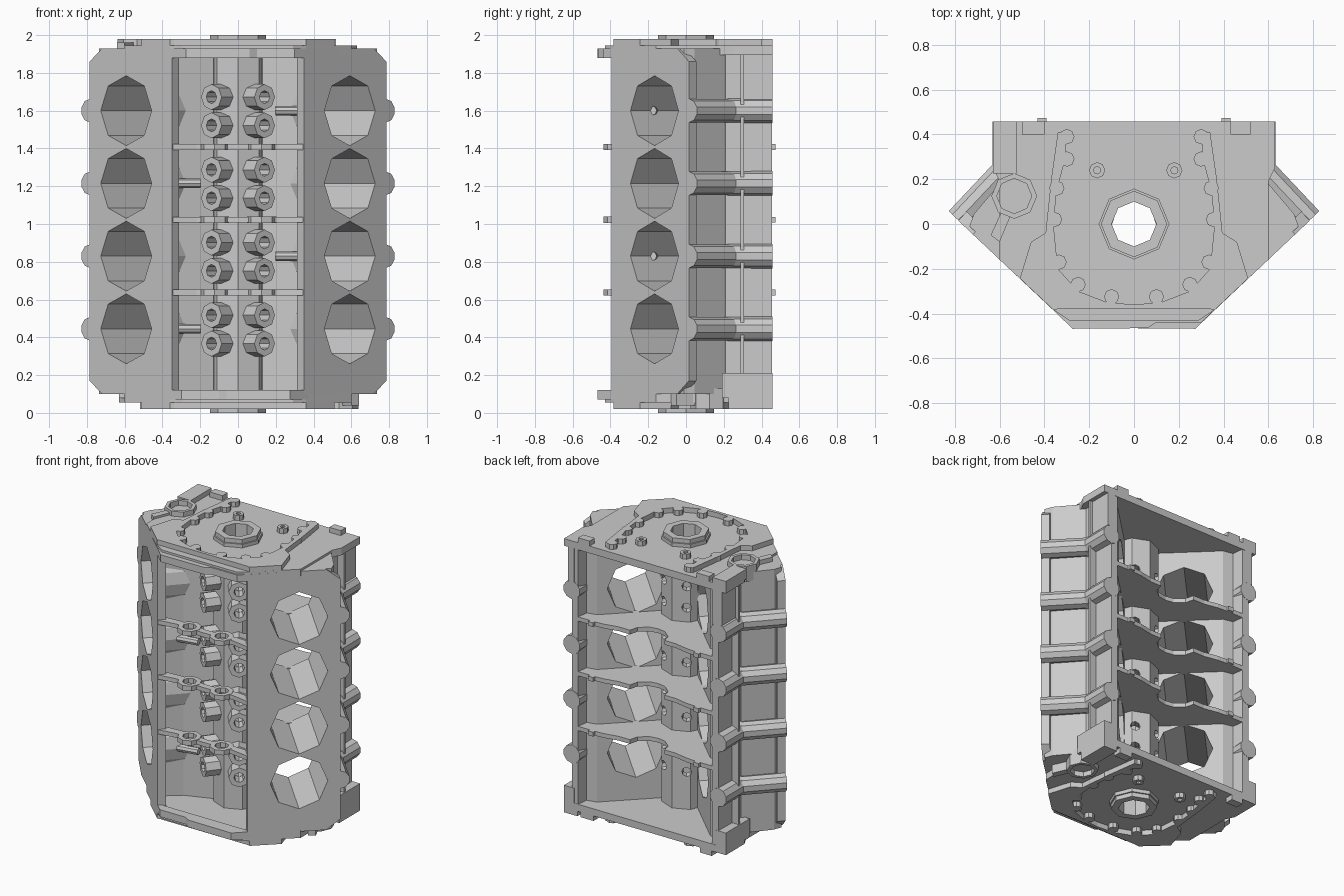
import bpy, bmesh, math
from mathutils import Vector, Matrix

if "Cube" in bpy.data.objects:
    bpy.data.objects.remove(bpy.data.objects["Cube"])

Z = Vector((0, 0, 1))
BORES = [0.445 + 0.385 * i for i in range(4)]
WEBS = [0.6375 + 0.385 * i for i in range(3)]


def finish(name, bm):
    bmesh.ops.recalc_face_normals(bm, faces=bm.faces)
    me = bpy.data.meshes.new(name)
    bm.to_mesh(me)
    bm.free()
    ob = bpy.data.objects.new(name, me)
    bpy.context.collection.objects.link(ob)
    return ob


def extrude(name, pts, vec):
    """Closed 3D outline swept along a vector."""
    bm = bmesh.new()
    f = bm.faces.new([bm.verts.new(p) for p in pts])
    r = bmesh.ops.extrude_face_region(bm, geom=[f])
    bmesh.ops.translate(bm, vec=vec, verts=[v for v in r['geom'] if isinstance(v, bmesh.types.BMVert)])
    return finish(name, bm)


def prism(name, pts, z0, z1, s=1):
    return extrude(name, [(s * x, y, z0) for x, y in pts], (0, 0, z1 - z0))


def sym(pts):
    """Right half outline completed with its mirror."""
    return pts + [(-x, y) for x, y in reversed(pts) if x > 0]


def box(name, x0, x1, y0, y1, z0, z1, s=1):
    return prism(name, [(x0, y0), (x1, y0), (x1, y1), (x0, y1)], z0, z1, s)


def cyl(name, p0, p1, r, n=8, hole=0):
    """Cylinder or tube between two points."""
    p0, p1 = Vector(p0), Vector(p1)
    d = (p1 - p0).normalized()
    u = Vector((1, 0, 0)) if abs(d.z) > 0.9 else Z
    v = d.cross(u)
    bm = bmesh.new()

    def loop(p, rad):
        return [bm.verts.new(p + (u * math.cos(a) + v * math.sin(a)) * rad)
                for a in (2 * math.pi * i / n for i in range(n))]

    def skin(a, b):
        for i in range(n):
            j = (i + 1) % n
            bm.faces.new((a[i], a[j], b[j], b[i]))
    a, b = loop(p0, r), loop(p1, r)
    skin(a, b)
    if hole:
        c, e = loop(p0, hole), loop(p1, hole)
        skin(c, e)
        skin(a, c)
        skin(b, e)
    else:
        bm.faces.new(a)
        bm.faces.new(b)
    return finish(name, bm)


def cut(ob, cutters):
    for c in cutters:
        m = ob.modifiers.new('cut', 'BOOLEAN')
        m.operation, m.solver, m.object = 'DIFFERENCE', 'EXACT', c
    dg = bpy.context.evaluated_depsgraph_get()
    dg.update()
    me = bpy.data.meshes.new_from_object(ob.evaluated_get(dg))
    ob.modifiers.clear()
    ob.data = me
    return ob


helpers = []
cam_cut = cyl('cam_cutter', (0, 0, -0.2), (0, 0, 2.2), 0.10)
helpers.append(cam_cut)

# camshaft tunnel
tunnel = cyl('cam_tunnel', (0, 0, 0.03), (0, 0, 1.97), 0.158, 8, 0.10)
lifter_cuts = []

for s, side in ((1, 'right'), (-1, 'left')):
    n = Vector((s * 0.686, -0.728, 0))     # bore direction
    t = Vector((s * 0.728, 0.686, 0))      # along the deck
    inner = Vector((s * 0.35, -0.395, 0))  # valley edge of the deck
    mid = Vector((s * 0.592, -0.167, 0))   # bore centre on the deck

    bores = [cyl('bore_cutter', mid + n * 0.1 + Z * z, mid - n * 0.66 + Z * z, 0.185) for z in BORES]
    helpers += bores

    # deck plate with chamfered outer corners
    L = 0.598
    outline = [(0, 0.10), (L - 0.09, 0.10), (L, 0.17), (L, 1.86), (L - 0.09, 1.93), (0, 1.93)]
    deck = extrude(side + '_deck', [inner + t * a + Z * z for a, z in outline], -n * 0.055)
    cut(deck, bores)

    # bank body: valley floor, jacket walls, crankcase roof and skirt
    section = [(0.09, 0.02), (0.13, -0.08), (0.32, -0.15), (0.46, -0.265), (0.735, -0.01),
               (0.715, 0.045), (0.575, 0.21), (0.57, 0.455), (0.52, 0.455), (0.51, 0.375), (0.44, 0.36)]
    cut(prism(side + '_bank', section, 0.10, 1.93, s), bores)

    for i, z in enumerate(BORES):
        # cylinder barrels showing in the valley
        barrel = cyl(side + '_barrel', mid - n * 0.03 + Z * z, mid - n * 0.42 + Z * z, 0.207, 16)
        cut(barrel, [bores[j] for j in range(4) if abs(j - i) < 2])
        # bolt columns following the outer wall
        p = Vector((s * 0.785, 0.017, z))
        cyl(side + '_deck_column', p, p - n * 0.32, 0.062, 10)
        cyl(side + '_skirt_column', (s * 0.57, 0.22, z), (s * 0.57, 0.457, z), 0.065, 10)
        # lifter bosses
        d = Vector((s * 0.6, -0.8, 0))
        for dz in (-0.078, 0.072):
            c = Vector((0, 0, z + dz))
            cyl(side + '_lifter_boss', c + d * 0.125, c + d * 0.235, 0.068, 8, 0.034)
            lifter_cuts.append(cyl('lifter_cutter', c - d * 0.2, c + d * 0.3, 0.032))
        # drain ribs in the valley
        if (i % 2 == 1) == (s > 0):
            cyl(side + '_valley_rib', (s * 0.20, -0.15, z), (s * 0.36, -0.18, z), 0.025)

    # skirt rib and flush panels at the ends of the skirt
    box(side + '_skirt_rib', 0.55, 0.622, 0.288, 0.306, 0.20, 1.91, s)
    box(side + '_lower_panel', 0.55, 0.63, 0.19, 0.457, 0.08, 0.21, s)
    box(side + '_upper_panel', 0.55, 0.60, 0.30, 0.457, 1.66, 1.92, s)

helpers += lifter_cuts
cut(tunnel, lifter_cuts)

# main bearing webs and valley cross bars
half_web = [(0, 0.31), (0.06, 0.32), (0.12, 0.37), (0.135, 0.43), (0.22, 0.43), (0.32, 0.45),
            (0.39, 0.455), (0.39, 0.474), (0.43, 0.474), (0.43, 0.455), (0.54, 0.455),
            (0.54, 0.37), (0.44, 0.33), (0.11, 0.0), (0, -0.12)]
half_bar = [(0, -0.385), (0.22, -0.375), (0.345, -0.395), (0.345, -0.33), (0.22, -0.32), (0, -0.34)]
for z in WEBS:
    cut(prism('main_web', sym(half_web), z - 0.015, z + 0.015), [cam_cut])
    eyes = [cyl('eye_cutter', (x, -0.36, z - 0.1), (x, -0.36, z + 0.1), 0.045) for x in (-0.125, 0.125)]
    helpers += eyes
    cut(prism('valley_bar', sym(half_bar), z - 0.015, z + 0.015), eyes)
    for x in (-0.125, 0.125):
        cyl('valley_bar_eye', (x, -0.36, z - 0.017), (x, -0.36, z + 0.017), 0.078, 8, 0.045)

# end plates, built on top and turned over for the bottom
half_end = [(0, -0.43), (0.29, -0.43), (0.36, -0.384), (0.60, -0.16), (0.60, 0.19), (0.63, 0.25), (0.63, 0.457)]
half_rim = [(0, -0.38), (0.34, -0.38), (0.36, -0.384), (0.51, -0.243), (0.46, -0.08), (0.395, -0.04),
            (0.37, 0.2), (0.34, 0.41), (0.30, 0.41), (0.31, 0.28), (0.345, 0.15), (0.36, 0.0),
            (0.34, -0.2), (0.25, -0.30), (0.12, -0.35), (0, -0.36)]
half_lip = [(0.06, -0.465), (0.10, -0.44), (0.30, -0.44), (0.37, -0.375), (-0.37, -0.375), (-0.275, -0.468)]
studs = [(0.30, 0.39), (0.30, 0.29), (0.345, 0.16), (0.355, 0.02), (0.335, -0.17), (0.25, -0.27), (0.10, -0.325)]


def end_parts(e):
    p = [cut(prism(e + '_end_plate', sym(half_end), 1.895, 1.945), [cam_cut]),
         prism(e + '_cover_rim', sym(half_rim), 1.94, 1.98),
         prism(e + '_valley_lip', half_lip, 1.88, 1.93),
         cyl(e + '_cam_collar', (0, 0, 1.93), (0, 0, 2.0), 0.148, 8, 0.10),
         cyl(e + '_side_socket', (-0.535, 0.125, 1.87), (-0.535, 0.125, 1.98), 0.102, 8, 0.078),
         box(e + '_corner_pad', -0.63, -0.525, 0.225, 0.457, 1.91, 1.98),
         box(e + '_pan_pad_a', -0.50, -0.40, 0.40, 0.457, 1.94, 1.98),
         box(e + '_pan_pad_b', 0.43, 0.52, 0.40, 0.457, 1.94, 1.98),
         prism(e + '_brace', [(-0.60, -0.08), (-0.64, -0.05), (-0.59, 0.06), (-0.55, 0.04)], 1.90, 1.96)]
    for x, y in studs:
        for s in (1, -1):
            p.append(cyl(e + '_rim_stud', (s * x, y, 1.94), (s * x, y, 1.98), 0.034))
    for x in (-0.165, 0.18):
        p.append(cyl(e + '_plug', (x, 0.24, 1.94), (x, 0.24, 1.98), 0.036, 8, 0.016))
    return p


end_parts('top')
turn = Matrix.Translation((0, 0, 1)) @ Matrix.Rotation(math.pi, 4, 'Y') @ Matrix.Translation((0, 0, -1))
for ob in end_parts('bottom'):
    ob.data.transform(turn)

for h in helpers:
    bpy.data.objects.remove(h)
